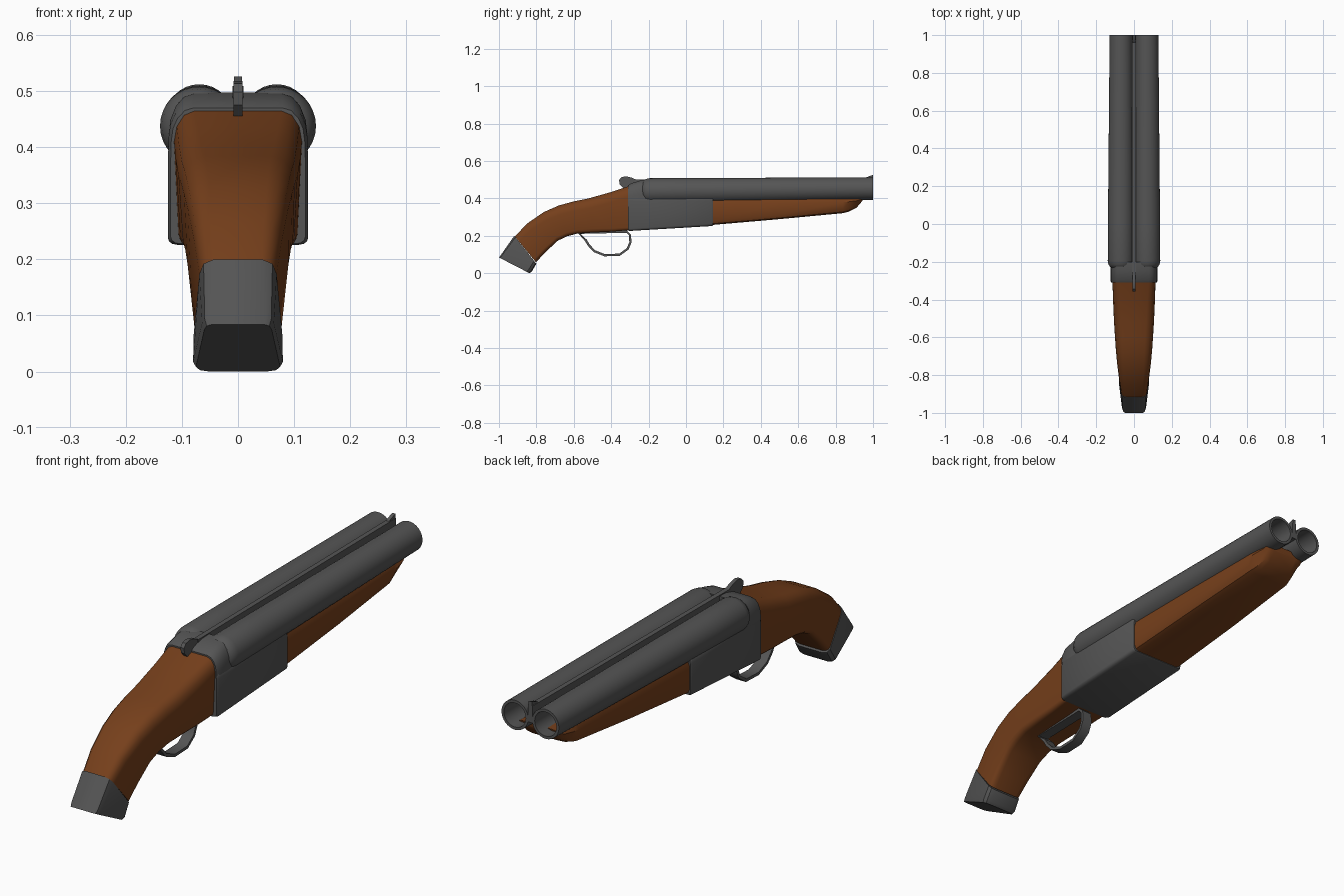
import bpy, bmesh, math


def material(name, color):
    m = bpy.data.materials.new(name)
    m.diffuse_color = (*color, 1)
    return m


METAL = material("dark_metal", (0.09, 0.09, 0.09))
WOOD = material("brown_wood", (0.18, 0.05, 0.011))


def finish(name, bm, mat, angle=35):
    bmesh.ops.recalc_face_normals(bm, faces=bm.faces)
    me = bpy.data.meshes.new(name)
    bm.to_mesh(me)
    bm.free()
    me.materials.append(mat)
    ob = bpy.data.objects.new(name, me)
    bpy.context.collection.objects.link(ob)
    bpy.context.view_layer.objects.active = ob
    ob.select_set(True)
    bpy.ops.object.shade_smooth_by_angle(angle=math.radians(angle))
    ob.select_set(False)
    return ob


def skin(bm, rings, closed=False):
    n = len(rings[0])
    pairs = list(zip(rings, rings[1:]))
    if closed:
        pairs.append((rings[-1], rings[0]))
    for a, b in pairs:
        for i in range(n):
            j = (i + 1) % n
            bm.faces.new((a[i], a[j], b[j], b[i]))


def loft(name, stations, mat, seg=3, angle=35):
    """station: (top y, z), (bottom y, z), half widths top/bottom,
    corner (x, z) sizes top and bottom"""
    bm = bmesh.new()
    rings = []
    for (ty, tz), (by, bz), wt, wb, (tcx, tcz), (bcx, bcz) in stations:
        length = math.hypot(ty - by, tz - bz)
        half = []
        for k in range(seg + 1):                       # bottom corner
            a = math.pi / 2 * k / seg
            half.append((wb - bcx * (1 - math.sin(a)), bcz * (1 - math.cos(a))))
        for k in range(seg + 1):                       # top corner
            a = math.pi / 2 * k / seg
            half.append((wt - tcx * (1 - math.cos(a)), length - tcz * (1 - math.sin(a))))
        outline = half + [(-x, h) for x, h in reversed(half)]
        rings.append([bm.verts.new((x, by + (ty - by) * h / length,
                                    bz + (tz - bz) * h / length)) for x, h in outline])
    skin(bm, rings)
    bm.faces.new(rings[0])
    bm.faces.new(rings[-1])
    return finish(name, bm, mat, angle)


def plate(name, outline, half_width, mat):
    """side outline (y, z) extruded across x"""
    bm = bmesh.new()
    skin(bm, [[bm.verts.new((x, y, z)) for y, z in outline] for x in (-half_width, half_width)])
    bm.verts.ensure_lookup_table()
    n = len(outline)
    bm.faces.new(bm.verts[:n])
    bm.faces.new(bm.verts[n:])
    return finish(name, bm, mat)


# Twin tapered barrels with open bores and rounded breech ends
profile = [(-0.238, 0.0), (-0.238, 0.040), (-0.230, 0.056), (-0.215, 0.066), (-0.195, 0.070),
           (0.0, 0.069), (1.0, 0.060), (1.0, 0.049), (-0.1, 0.049), (-0.1, 0.0)]
for side, label in ((-1, "left"), (1, "right")):
    bm = bmesh.new()
    rings = []
    for y, r in profile:
        cz = 0.440 + 0.012 * y
        ring = []
        for i in range(32):
            a = 2 * math.pi * i / 32
            ring.append(bm.verts.new((side * 0.069 + r * math.cos(a), y, cz + r * math.sin(a))))
        rings.append(ring)
    skin(bm, rings)
    bmesh.ops.remove_doubles(bm, verts=bm.verts, dist=1e-5)
    finish(label + "_barrel", bm, METAL)

# Rib between the barrels, and the front bead blade
plate("barrel_rib", [(-0.27, 0.44), (-0.27, 0.500), (1.0, 0.509), (1.0, 0.44)], 0.010, METAL)
plate("front_sight", [(0.955, 0.50), (0.965, 0.513), (1.0, 0.526), (1.0, 0.50)], 0.007, METAL)

# Receiver body and raised rounded breech
loft("receiver", [
    ((-0.31, 0.40), (-0.31, 0.228), 0.120, 0.120, (0.006, 0.02), (0.016, 0.012)),
    ((-0.30, 0.405), (-0.30, 0.226), 0.125, 0.125, (0.006, 0.02), (0.016, 0.012)),
    ((0.138, 0.405), (0.138, 0.252), 0.125, 0.125, (0.006, 0.02), (0.016, 0.012)),
    ((0.145, 0.40), (0.145, 0.256), 0.121, 0.121, (0.006, 0.02), (0.016, 0.012)),
], METAL)
loft("breech", [
    ((-0.31, 0.470), (-0.31, 0.30), 0.119, 0.119, (0.040, 0.060), (0.01, 0.01)),
    ((-0.295, 0.480), (-0.295, 0.30), 0.124, 0.124, (0.045, 0.065), (0.01, 0.01)),
    ((-0.245, 0.495), (-0.245, 0.30), 0.124, 0.124, (0.045, 0.075), (0.01, 0.01)),
    ((-0.20, 0.497), (-0.20, 0.30), 0.123, 0.123, (0.045, 0.075), (0.01, 0.01)),
], METAL, seg=4)

# Curved wooden grip
loft("grip", [
    ((-0.305, 0.466), (-0.305, 0.230), 0.114, 0.106, (0.036, 0.055), (0.015, 0.015)),
    ((-0.40, 0.434), (-0.40, 0.222), 0.111, 0.103, (0.040, 0.055), (0.017, 0.017)),
    ((-0.52, 0.400), (-0.50, 0.217), 0.106, 0.100, (0.042, 0.052), (0.020, 0.020)),
    ((-0.60, 0.384), (-0.58, 0.212), 0.101, 0.098, (0.042, 0.050), (0.022, 0.020)),
    ((-0.68, 0.362), (-0.635, 0.198), 0.096, 0.094, (0.041, 0.048), (0.024, 0.020)),
    ((-0.76, 0.327), (-0.685, 0.174), 0.089, 0.090, (0.038, 0.044), (0.025, 0.020)),
    ((-0.85, 0.265), (-0.752, 0.112), 0.078, 0.083, (0.032, 0.038), (0.026, 0.020)),
    ((-0.915, 0.196), (-0.802, 0.058), 0.068, 0.077, (0.026, 0.034), (0.026, 0.020)),
], WOOD)

# Metal grip cap
loft("grip_cap", [
    ((-0.918, 0.200), (-0.800, 0.050), 0.069, 0.079, (0.026, 0.034), (0.027, 0.020)),
    ((-0.990, 0.097), (-0.825, 0.008), 0.064, 0.080, (0.016, 0.022), (0.027, 0.020)),
    ((-1.0, 0.084), (-0.837, 0.0), 0.060, 0.075, (0.014, 0.020), (0.025, 0.018)),
], METAL, seg=2)

# Wooden fore-end under the barrels
loft("fore_end", [
    ((0.14, 0.405), (0.14, 0.258), 0.118, 0.118, (0.030, 0.035), (0.022, 0.022)),
    ((0.50, 0.408), (0.50, 0.289), 0.114, 0.112, (0.030, 0.033), (0.026, 0.022)),
    ((0.84, 0.410), (0.84, 0.321), 0.108, 0.102, (0.030, 0.030), (0.030, 0.024)),
    ((0.875, 0.410), (0.868, 0.328), 0.106, 0.095, (0.030, 0.028), (0.030, 0.024)),
    ((0.925, 0.410), (0.912, 0.350), 0.098, 0.085, (0.028, 0.022), (0.030, 0.020)),
    ((0.950, 0.410), (0.944, 0.388), 0.090, 0.080, (0.026, 0.008), (0.026, 0.008)),
], WOOD, seg=2)

# Top lever behind the breech
plate("top_lever", [(-0.335, 0.455), (-0.355, 0.475), (-0.358, 0.498), (-0.345, 0.513),
                    (-0.322, 0.518), (-0.290, 0.511), (-0.262, 0.498), (-0.24, 0.49),
                    (-0.24, 0.46)], 0.008, METAL)

# Trigger guard: flat closed strap
path = [(-0.575, 0.216), (-0.535, 0.175), (-0.520, 0.150), (-0.490, 0.118), (-0.435, 0.096),
        (-0.355, 0.099), (-0.312, 0.130), (-0.297, 0.165), (-0.300, 0.205), (-0.318, 0.222)]
bm = bmesh.new()
rings = []
for i, (y, z) in enumerate(path):
    (py, pz), (ny, nz) = path[i - 1], path[(i + 1) % len(path)]
    d = math.hypot(ny - py, nz - pz)
    oy, oz = -(nz - pz) / d * 0.006, (ny - py) / d * 0.006
    rings.append([bm.verts.new((x, y + s * oy, z + s * oz))
                  for x, s in ((-0.022, -1), (0.022, -1), (0.022, 1), (-0.022, 1))])
skin(bm, rings, closed=True)
finish("trigger_guard", bm, METAL, 40)
